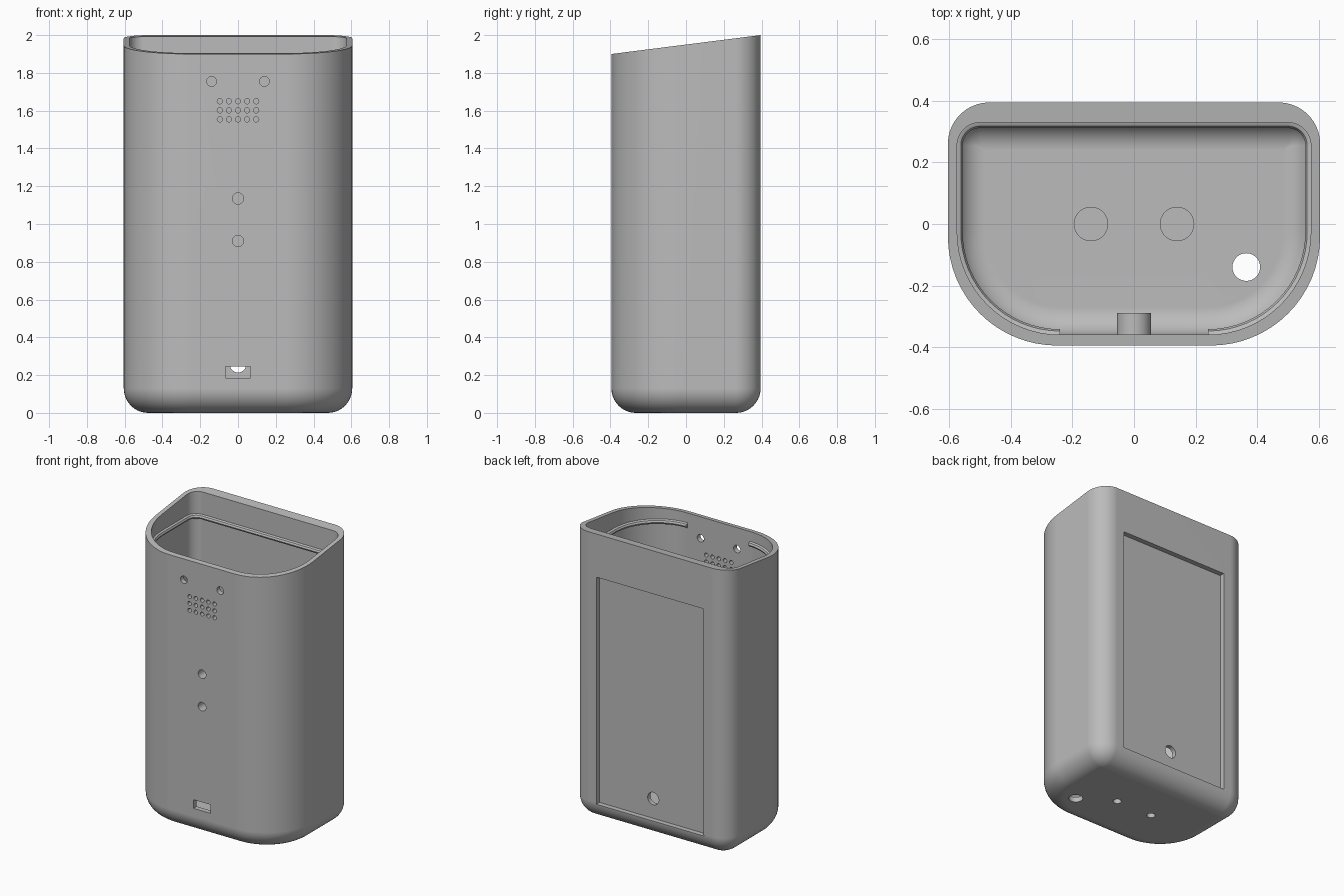
import bpy, bmesh
from math import pi, sin, cos, radians
from mathutils import Matrix, Vector

if "Cube" in bpy.data.objects:
    bpy.data.objects.remove(bpy.data.objects["Cube"], do_unlink=True)

grey = bpy.data.materials.new("plain grey")
grey.use_nodes = True
grey.diffuse_color = (0.5, 0.5, 0.5, 1)
grey.node_tree.nodes["Principled BSDF"].inputs["Base Color"].default_value = (0.5, 0.5, 0.5, 1)

OUTER = dict(w=0.605, front=-0.395, back=0.395, rf=0.355, rb=0.135)
INNER = dict(w=0.575, front=-0.36, back=0.33, rf=0.335, rb=0.075)


def section(d, w, front, back, rf, rb, steps=16):
    """Rounded plan, inset by d, from the front's +x end round to its -x end."""
    rf, rb = max(rf - d, 0.004), max(rb - d, 0.004)
    w, front, back = w - d, front + d, back - d
    corners = [(w - rf, front + rf, rf, -90), (w - rb, back - rb, rb, 0),
               (rb - w, back - rb, rb, 90), (rf - w, front + rf, rf, 180)]
    pts = []
    for cx, cy, r, start in corners:
        for i in range(steps + 1):
            a = radians(start + 90 * i / steps)
            pts.append((cx + r * cos(a), cy + r * sin(a)))
    return pts


def finish(name, bm):
    bmesh.ops.recalc_face_normals(bm, faces=bm.faces)
    mesh = bpy.data.meshes.new(name)
    bm.to_mesh(mesh)
    bm.free()
    mesh.materials.append(grey)
    ob = bpy.data.objects.new(name, mesh)
    bpy.context.collection.objects.link(ob)
    return ob


def tub(name, plan, floor, fillet, top):
    """Solid with a filleted base and a top height given by a function of y."""
    bm = bmesh.new()
    levels = []
    for i in range(11):
        a = pi / 2 * i / 10
        levels.append((fillet * (1 - sin(a)), floor + fillet * (1 - cos(a))))
    rings = [[bm.verts.new((x, y, z)) for x, y in section(d, **plan)] for d, z in levels]
    rings.append([bm.verts.new((x, y, top(y))) for x, y in section(0, **plan)])
    n = len(rings[0])
    for a, b in zip(rings, rings[1:]):
        for i in range(n):
            j = (i + 1) % n
            bm.faces.new((a[i], a[j], b[j], b[i]))
    bm.faces.new(rings[0])
    bm.faces.new(rings[-1])
    return finish(name, bm)


def add_cylinder(bm, start, end, r, segs=32):
    start, end = Vector(start), Vector(end)
    axis = end - start
    turn = axis.to_track_quat("Z", "Y").to_matrix().to_4x4()
    bmesh.ops.create_cone(bm, cap_ends=True, segments=segs, radius1=r, radius2=r,
                          depth=axis.length, matrix=Matrix.Translation((start + end) / 2) @ turn)


def add_box(bm, low, high):
    low, high = Vector(low), Vector(high)
    bmesh.ops.create_cube(bm, size=1, matrix=Matrix.Translation((low + high) / 2)
                          @ Matrix.Diagonal((*(high - low), 1)))


def combine(target, tool, operation):
    tool.hide_render = True
    mod = target.modifiers.new("combine", "BOOLEAN")
    mod.operation, mod.object, mod.solver = operation, tool, "EXACT"
    bpy.context.view_layer.objects.active = target
    bpy.ops.object.modifier_apply(modifier=mod.name)
    bpy.data.objects.remove(tool, do_unlink=True)


# Shell with a sloping rim
body = tub("housing", OUTER, 0, 0.13, lambda y: 1.95 + y * 0.1 / 0.79)
combine(body, tub("cavity", INNER, 0.035, 0.09, lambda y: 2.2), "DIFFERENCE")

# Screw bosses on the floor and the inside of the front
FLOOR_X, FRONT_Z = (-0.14, 0.14), (0.91, 1.135)
bm = bmesh.new()
for x in FLOOR_X:
    add_cylinder(bm, (x, 0, 0.02), (x, 0, 0.105), 0.056)
for z in FRONT_Z:
    add_cylinder(bm, (0, -0.375, z), (0, -0.29, z), 0.056)
combine(body, finish("bosses", bm), "UNION")

# Openings: blind screw holes, sensor holes, speaker grid, port, cable holes, back recess
bm = bmesh.new()
for x in FLOOR_X:
    add_cylinder(bm, (x, 0, -0.1), (x, 0, 0.085), 0.027)
    add_cylinder(bm, (x, -0.5, 1.755), (x, -0.2, 1.755), 0.026)
for z in FRONT_Z:
    add_cylinder(bm, (0, -0.5, z), (0, -0.31, z), 0.03)
for col in range(-2, 3):
    for row in range(-1, 2):
        x, z = col * 0.048, 1.602 + row * 0.048
        add_cylinder(bm, (x, -0.5, z), (x, -0.2, z), 0.014, 20)
add_box(bm, (-0.066, -0.5, 0.185), (0.066, -0.2, 0.245))
add_cylinder(bm, (0.365, -0.14, -0.1), (0.365, -0.14, 0.2), 0.045)
combine(body, finish("openings", bm), "DIFFERENCE")

bm = bmesh.new()
add_box(bm, (-0.413, 0.36, 0.12), (0.413, 0.5, 1.70))
combine(body, finish("back_recess", bm), "DIFFERENCE")
bm = bmesh.new()
add_cylinder(bm, (0, 0.2, 0.257), (0, 0.5, 0.257), 0.043)
combine(body, finish("back_hole", bm), "DIFFERENCE")

# Retaining bead inside the rim, open across the flat front
bm = bmesh.new()
profile = [(-0.008, 1.80), (0, 1.80), (0.012, 1.806), (0.018, 1.818),
           (0.012, 1.83), (0, 1.836), (-0.008, 1.836)]
rails = []
for d, z in profile:
    rails.append([bm.verts.new((x, y, z)) for x, y in section(d, **INNER)])
for a, b in zip(rails, rails[1:] + rails[:1]):
    for i in range(len(a) - 1):
        bm.faces.new((a[i], a[i + 1], b[i + 1], b[i]))
for end in (0, -1):
    bm.faces.new([rail[end] for rail in rails])
bead = finish("inner_bead", bm)

# Smooth shading with sharp edges kept
for ob in (body, bead):
    bpy.ops.object.select_all(action="DESELECT")
    ob.select_set(True)
    bpy.context.view_layer.objects.active = ob
    bpy.ops.object.shade_smooth_by_angle(angle=radians(30))
    weighted = ob.modifiers.new("even_normals", "WEIGHTED_NORMAL")
    weighted.keep_sharp = True
